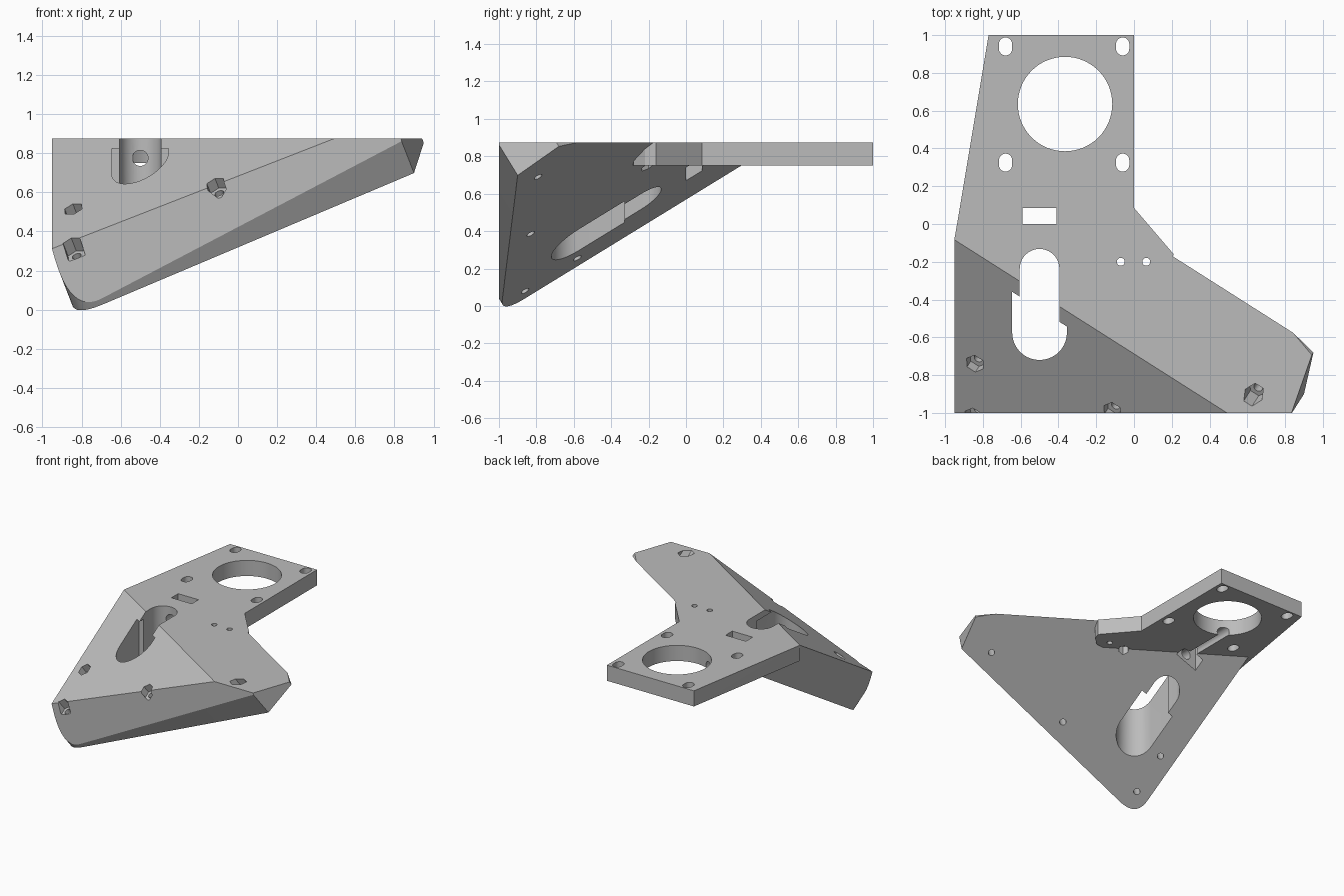
import bpy, bmesh
from math import cos, sin, pi
from mathutils import Vector

old = bpy.data.objects.get("Cube")
if old:
    bpy.data.objects.remove(old, do_unlink=True)

SLOPE_X, SLOPE_Y, BASE = 0.39, 0.614, 0.9      # tilted underside plane
NORMAL = Vector((-SLOPE_X, -SLOPE_Y, 1)).normalized()
THICK, TOP, PLATE_LOW = 0.321, 0.875, 0.75


def under(x, y):
    """Point on the tilted underside."""
    return Vector((x, y, SLOPE_X * x + SLOPE_Y * y + BASE))


def prism(name, points, push):
    """Solid made by pushing a flat outline along a vector."""
    bm = bmesh.new()
    face = bm.faces.new([bm.verts.new(p) for p in points])
    ext = bmesh.ops.extrude_face_region(bm, geom=[face], use_keep_orig=True)
    moved = [g for g in ext["geom"] if isinstance(g, bmesh.types.BMVert)]
    bmesh.ops.translate(bm, verts=moved, vec=push)
    bmesh.ops.recalc_face_normals(bm, faces=bm.faces[:])
    mesh = bpy.data.meshes.new(name)
    bm.to_mesh(mesh)
    bm.free()
    obj = bpy.data.objects.new(name, mesh)
    bpy.context.collection.objects.link(obj)
    return obj


def upright(name, outline, low, high):
    return prism(name, [Vector((x, y, low)) for x, y in outline],
                 Vector((0, 0, high - low)))


def box(name, x0, x1, y0, y1, z0, z1):
    return upright(name, [(x0, y0), (x1, y0), (x1, y1), (x0, y1)], z0, z1)


def rod(name, start, axis, radius, length, sides=32):
    """Cylinder or hexagonal prism along any axis."""
    axis = axis.normalized()
    turn = axis.to_track_quat('Z', 'Y')
    ring = [start + turn @ Vector((radius * cos(2 * pi * i / sides),
                                   radius * sin(2 * pi * i / sides), 0))
            for i in range(sides)]
    return prism(name, ring, axis * length)


def capsule(x, y0, y1, r, steps=20):
    """Outline of a slot with round ends along y."""
    arc = [pi * i / steps for i in range(steps + 1)]
    return ([(x + r * cos(a), y1 + r * sin(a)) for a in arc] +
            [(x - r * cos(a), y0 - r * sin(a)) for a in arc])


def combine(target, tool, operation):
    mod = target.modifiers.new("cut", 'BOOLEAN')
    mod.operation, mod.solver, mod.object = operation, 'EXACT', tool
    bpy.context.view_layer.update()
    graph = bpy.context.evaluated_depsgraph_get()
    mesh = bpy.data.meshes.new_from_object(target.evaluated_get(graph))
    target.modifiers.clear()
    target.data = mesh
    bpy.data.objects.remove(tool, do_unlink=True)


# Tilted slab with a rounded low corner
corner, left, front = Vector((-0.85, -0.99)), Vector((-0.85, -0.86)), Vector((-0.69, -0.983))
outline = []
for i in range(13):
    t = i / 12
    outline.append(left * (1 - t) ** 2 + corner * 2 * t * (1 - t) + front * t * t)
outline += [(0.9, -0.9), (0.95, -0.68), (0.8, -0.535), (0.21, -0.16), (-0.85, 0.46)]
bracket = prism("bracket_body", [under(*p) for p in outline], NORMAL * THICK)

# Flat motor plate joined to the slab
plate = upright("motor_plate", [(-0.77, 1), (0, 1), (0, 0.085), (0.21, -0.16), (0.19, -0.22),
                                (0.12, -0.28), (-0.2, -0.3), (-0.95, -0.08)], PLATE_LOW, 1.1)
combine(bracket, plate, 'UNION')

# Trim the top and front flat
combine(bracket, box("top_trim", -2, 2, -2, 2, TOP, 3), 'DIFFERENCE')
combine(bracket, box("front_trim", -2, 2, -2, -1, -1, 3), 'DIFFERENCE')

# Motor opening, its slots and the nut slot
cutters = [rod("motor_hole", Vector((-0.365, 0.635, 0.5)), Vector((0, 0, 1)), 0.25, 1, 64)]
for x in (-0.68, -0.06):
    for y in (0.325, 0.94):
        cutters.append(upright("motor_slot", capsule(x, y - 0.0125, y + 0.0125, 0.035), 0.5, 1.5))
cutters.append(box("nut_slot", -0.59, -0.41, 0, 0.085, 0.3, 1.5))

# Long stepped opening
cutters.append(upright("long_slot", capsule(-0.5, -0.55, -0.237, 0.105), -0.5, 1.5))
wide = [p for p in capsule(-0.5, -0.575, -0.4, 0.145) if p[1] < -0.45]
cutters.append(upright("wide_slot", wide + [(-0.355, -0.33), (-0.645, -0.33)], -0.5, 0.825))

# Clamp screw channel under the plate
cutters.append(rod("clamp_channel", Vector((-0.5, -0.2, 0.775)), Vector((0, 1, 0)), 0.04, 0.65))

# Small pair of holes with a nut pocket below
for x in (-0.07, 0.065):
    cutters.append(rod("small_hole", Vector((x, -0.2, 0.5)), Vector((0, 0, 1)), 0.021, 1, 24))
cutters.append(rod("small_nut", Vector((-0.07, -0.2, 0.5)), Vector((0, 0, 1)), 0.04, 0.29, 6))

# Screw holes square to the slab, with hexagonal pockets
for x, y, depth in ((0.705, -0.79, 0.15), (-0.014, -0.83, 0.26),
                    (-0.749, -0.86, 0.24), (-0.741, -0.58, 0.26)):
    base = under(x, y)
    cutters.append(rod("screw_hole", base - NORMAL * 0.2, NORMAL, 0.024, 1, 24))
    cutters.append(rod("hex_pocket", base + NORMAL * depth, NORMAL, 0.052, 0.6, 6))

for cutter in cutters:
    combine(bracket, cutter, 'DIFFERENCE')

# Single grey finish
grey = bpy.data.materials.new("plain_grey")
grey.use_nodes = True
colour = (0.5, 0.5, 0.5, 1)
grey.diffuse_color = colour
grey.node_tree.nodes["Principled BSDF"].inputs["Base Color"].default_value = colour
bracket.data.materials.clear()
bracket.data.materials.append(grey)
for poly in bracket.data.polygons:
    poly.material_index = 0

bpy.ops.object.select_all(action='DESELECT')
bracket.select_set(True)
bpy.context.view_layer.objects.active = bracket
bpy.ops.object.shade_smooth_by_angle(angle=0.4)
